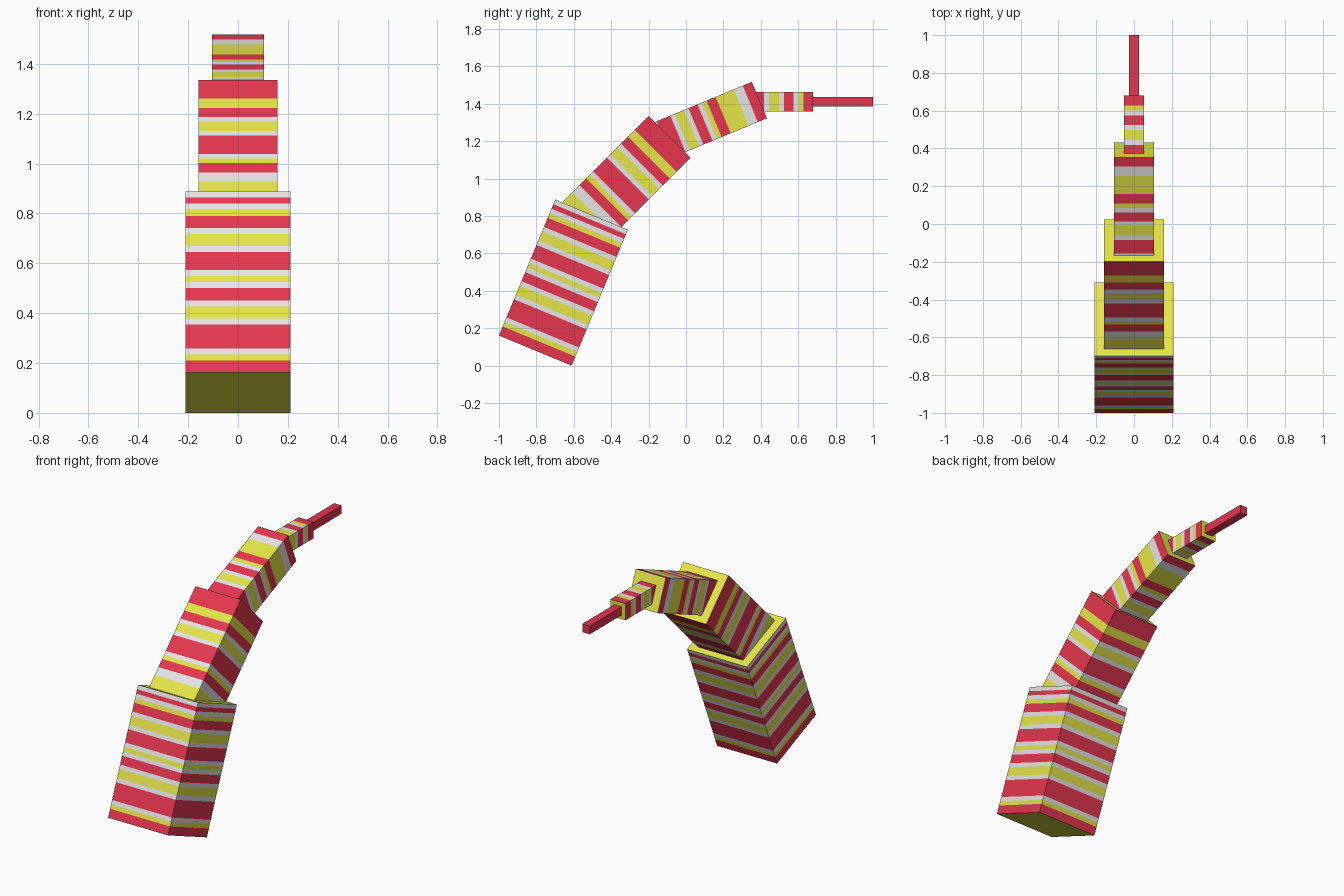
import bpy, bmesh, math

cube = bpy.data.objects.get("Cube")
if cube:
    bpy.data.objects.remove(cube, do_unlink=True)


def make_material(name, colour):
    mat = bpy.data.materials.new(name)
    mat.diffuse_color = colour
    mat.use_nodes = True
    mat.node_tree.nodes["Principled BSDF"].inputs["Base Color"].default_value = colour
    return mat


MATERIALS = [
    make_material("red", (0.79, 0.037, 0.08, 1)),
    make_material("yellow", (0.79, 0.79, 0.065, 1)),
    make_material("white", (0.79, 0.79, 0.79, 1)),
]
UNIT = 0.0262  # thickness of the thinnest stripe


def striped_box(name, width, tip, tilt, stripes, cap):
    """Square bar hanging back from its tip centre (y, z), leaning tilt degrees
    from vertical towards +y. Stripes are listed from the tip: colour + units."""
    bm = bmesh.new()
    h = width / 2

    def ring(z):
        return [bm.verts.new((x, y, z)) for x, y in ((-h, -h), (h, -h), (h, h), (-h, h))]

    z = 0.0
    upper = ring(z)
    bm.faces.new(upper).material_index = "ryw".index(cap)
    for stripe in stripes.split():
        z -= int(stripe[1:]) * UNIT
        lower = ring(z)
        for i in range(4):
            j = (i + 1) % 4
            face = bm.faces.new((lower[i], lower[j], upper[j], upper[i]))
            face.material_index = "ryw".index(stripe[0])
        upper = lower
    bm.faces.new(upper[::-1]).material_index = "ryw".index(cap)

    mesh = bpy.data.meshes.new(name)
    bm.to_mesh(mesh)
    bm.free()
    for mat in MATERIALS:
        mesh.materials.append(mat)
    obj = bpy.data.objects.new(name, mesh)
    obj.location = (0, *tip)
    obj.rotation_euler.x = -math.radians(tilt)
    bpy.context.collection.objects.link(obj)


# Curving chain of ever thinner segments, from the foot to the end rod
striped_box("base_segment", 0.42, (-0.505, 0.807), 22.5,
            "w1 r1 w1 y1 r2 w1 y2 w1 r3 w1 y1 w1 r2 w1 y2 w1 r4 w1 y1 r2", "y")
striped_box("second_segment", 0.316, (-0.088, 1.223), 45,
            "r4 y2 r2 w1 y2 w1 r4 w1 y1 r2 w2 y4", "y")
striped_box("third_segment", 0.21, (0.392, 1.42), 67.5,
            "r2 w2 y4 r2 y1 w1 r2 w1 y2 w1 r3 w2", "y")
striped_box("fourth_segment", 0.105, (0.68, 1.411), 90,
            "r2 y1 w1 r2 w1 y2 w1 r4", "y")
striped_box("end_rod", 0.052, (1.0, 1.411), 90, "r13", "r")
